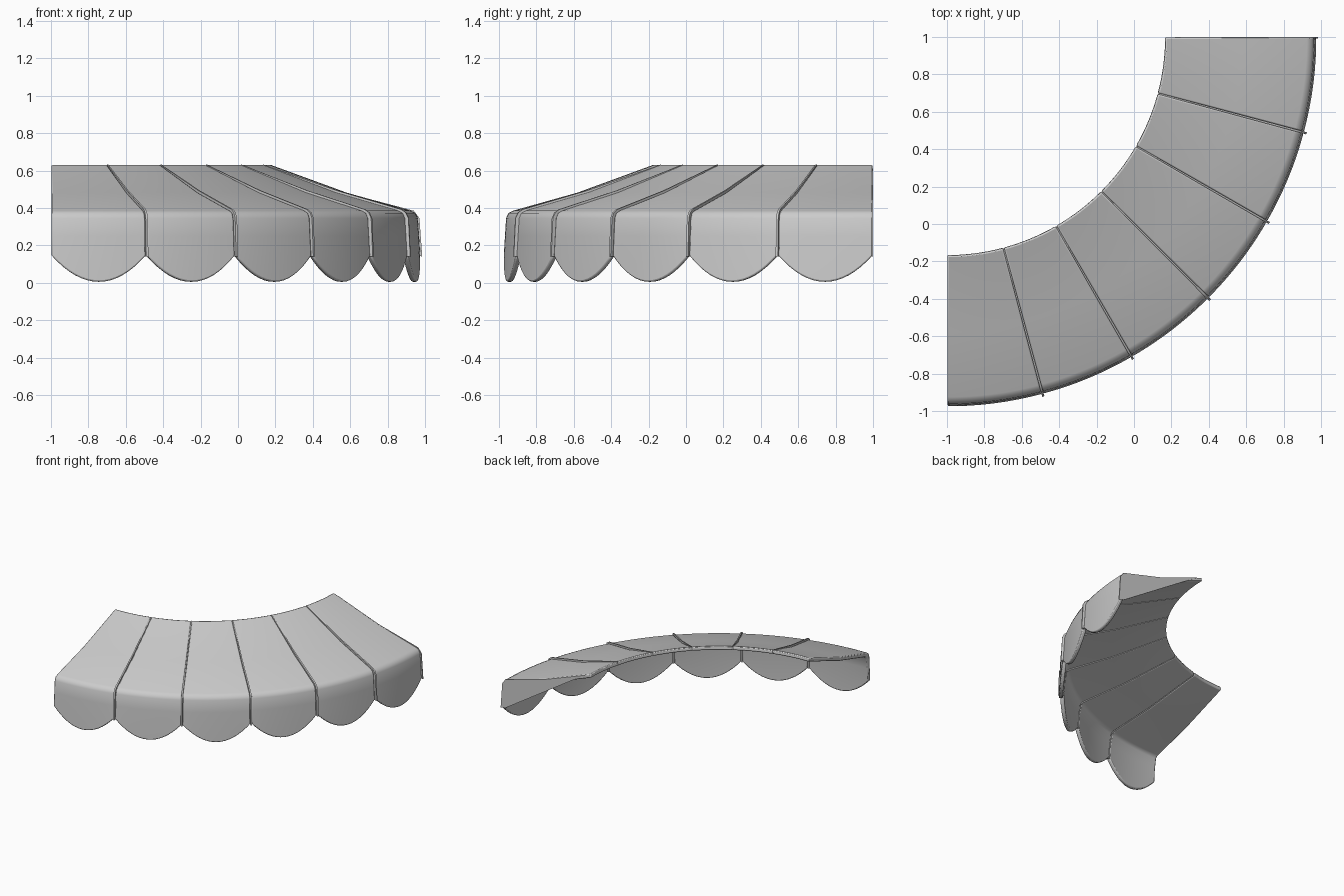
import bpy, bmesh, math
from mathutils import Vector

if "Cube" in bpy.data.objects:
    bpy.data.objects.remove(bpy.data.objects["Cube"])

CX, CY = -1.0, 1.0          # centre of the quarter-circle sweep
COUNT, STEP = 6, math.radians(15)
THICK = 0.03

grey = bpy.data.materials.new("canvas_grey")
grey.diffuse_color = (0.6, 0.6, 0.6, 1)
grey.use_nodes = True
grey.node_tree.nodes["Principled BSDF"].inputs["Base Color"].default_value = grey.diffuse_color


def polar(r, a, z):
    return Vector((CX + r * math.cos(a), CY - r * math.sin(a), z))


def finish(name, bm, bevel=0.0):
    bmesh.ops.recalc_face_normals(bm, faces=bm.faces)
    me = bpy.data.meshes.new(name)
    bm.to_mesh(me)
    bm.free()
    ob = bpy.data.objects.new(name, me)
    bpy.context.collection.objects.link(ob)
    me.materials.append(grey)
    if bevel:
        m = ob.modifiers.new("soft_edges", 'BEVEL')
        m.width, m.segments, m.limit_method = bevel, 2, 'ANGLE'
        m.angle_limit = math.radians(50)
    bpy.ops.object.select_all(action='DESELECT')
    bpy.context.view_layer.objects.active = ob
    ob.select_set(True)
    bpy.ops.object.shade_smooth_by_angle(angle=math.radians(40))
    return ob


# Canvas section: (radius, height) outside and inside, roof then valance
OUTER = [(1.17, .632), (1.58, .482), (1.925, .385), (1.95, .372), (1.962, .345),
         (1.968, .25), (1.975, None)]
INNER = [(1.165, .602), (1.57, .452), (1.90, .357), (1.915, .35), (1.925, .335),
         (1.938, .25), (1.945, None)]


def panel(i):
    """One canvas strip with a scalloped hanging edge."""
    bm = bmesh.new()
    n, gap = 16, 0.002
    rows = []
    for j in range(n + 1):
        u = 2 * j / n - 1
        a = i * STEP + gap + (STEP - 2 * gap) * j / n
        hem = .005 + .14 * u * u
        loop = OUTER + INNER[::-1]
        rows.append([bm.verts.new(polar(r, a, hem if z is None else z)) for r, z in loop])
    m = len(rows[0])
    for p, q in zip(rows, rows[1:]):
        for k in range(m):
            bm.faces.new((p[k], p[(k + 1) % m], q[(k + 1) % m], q[k]))
    h = m // 2
    for row in (rows[0], rows[-1]):
        for k in range(h - 1):
            bm.faces.new((row[k], row[k + 1], row[m - 2 - k], row[m - 1 - k]))
    finish(f"canvas_panel_{i + 1}", bm, 0.008)


def plate(name, a, half, pts):
    """Flat radial plate of the given outline."""
    bm = bmesh.new()
    sides = [[bm.verts.new(polar(r, a + s * half, z)) for r, z in pts] for s in (-1, 1)]
    n = len(pts)
    for s in sides:
        bm.faces.new(s)
    for k in range(n):
        bm.faces.new((sides[0][k], sides[0][(k + 1) % n], sides[1][(k + 1) % n], sides[1][k]))
    finish(name, bm)


for i in range(COUNT):
    panel(i)

# Thin seams standing slightly proud between the strips
SEAM = [(1.175, .632), (1.58, .494), (1.94, .392), (1.965, .375), (1.98, .345), (1.99, .14),
        (1.945, .14), (1.93, .335), (1.90, .352), (1.57, .45), (1.17, .60)]
for i in range(1, COUNT):
    plate(f"seam_{i}", i * STEP, .003, SEAM)

# Triangular gusset closing the end of the sweep
plate("end_gusset", .002, .002,
      [(1.22, .61), (1.58, .48), (1.94, .385), (1.97, .345), (1.985, .14), (1.94, .15), (1.3, .56)])
